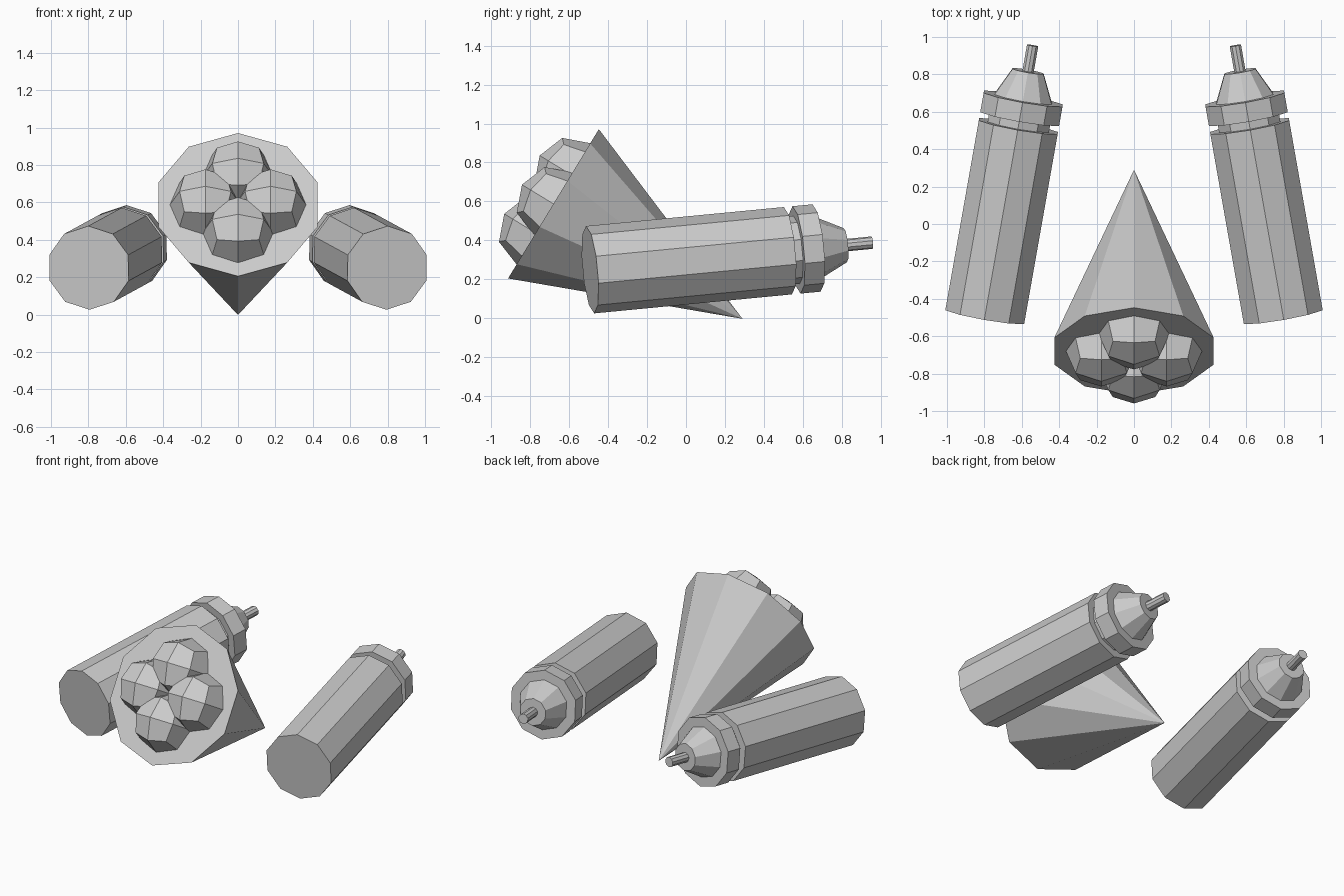
import bpy, math
from mathutils import Matrix, Vector

if "Cube" in bpy.data.objects:
    bpy.data.objects.remove(bpy.data.objects["Cube"])

SIDES = 10


def lathe(name, profile, matrix):
    """Flat-faced 10-sided solid; profile = (radius, distance along local +y)."""
    verts, faces, rings = [], [], []
    for r, s in profile:
        start = len(verts)
        if r == 0:
            verts.append(Vector((0, s, 0)))
            rings.append([start] * SIDES)
            continue
        for i in range(SIDES):
            a = 2 * math.pi * i / SIDES
            verts.append(Vector((r * math.sin(a), s, r * math.cos(a))))
        rings.append(list(range(start, start + SIDES)))
    for lo, hi in zip(rings, rings[1:]):
        for i in range(SIDES):
            j = (i + 1) % SIDES
            quad = [lo[i], lo[j], hi[j], hi[i]]
            faces.append(list(dict.fromkeys(quad)))
    if profile[0][0]:
        faces.append(rings[0][::-1])
    if profile[-1][0]:
        faces.append(rings[-1])
    mesh = bpy.data.meshes.new(name)
    mesh.from_pydata([matrix @ v for v in verts], [], faces)
    mesh.update()
    obj = bpy.data.objects.new(name, mesh)
    bpy.context.collection.objects.link(obj)
    return obj


# Cone: wide end faces up and forward, tip on the ground
tilt = math.atan2(-0.59, 0.97)
cone_frame = Matrix.Translation((0, -0.68, 0.588)) @ Matrix.Rotation(tilt, 4, 'X')
lathe("cone", [(0.448, 0), (0, 1.135)], cone_frame)

# Four rounded lumps half sunk in the wide end of the cone
for i in range(4):
    a = i * math.pi / 2
    bpy.ops.mesh.primitive_cube_add(size=0.45)
    lump = bpy.context.object
    lump.name = f"lump_{i + 1}"
    lump.matrix_world = cone_frame @ Matrix.Translation(
        (0.175 * math.sin(a), 0, 0.175 * math.cos(a)))
    sub = lump.modifiers.new("rounding", 'SUBSURF')
    sub.levels = sub.render_levels = 1

# Two nozzle tubes, mirrored left and right
for side, sign in (("left", -1), ("right", 1)):
    frame = (Matrix.Translation((sign * 0.797, -0.492, 0.25))
             @ Matrix.Rotation(sign * math.radians(10), 4, 'Z')
             @ Matrix.Rotation(math.radians(5.4), 4, 'X'))
    lathe(f"tube_body_{side}", [(0.225, 0), (0.225, 1.035)], frame)
    lathe(f"tube_neck_{side}", [(0.175, 1.02), (0.175, 1.09)], frame)
    lathe(f"tube_collar_{side}", [(0.225, 1.08), (0.225, 1.185)], frame)
    lathe(f"tube_nozzle_{side}", [(0.165, 1.18), (0.088, 1.335)], frame)
    lathe(f"tube_pin_{side}", [(0.032, 1.32), (0.032, 1.475)], frame)
